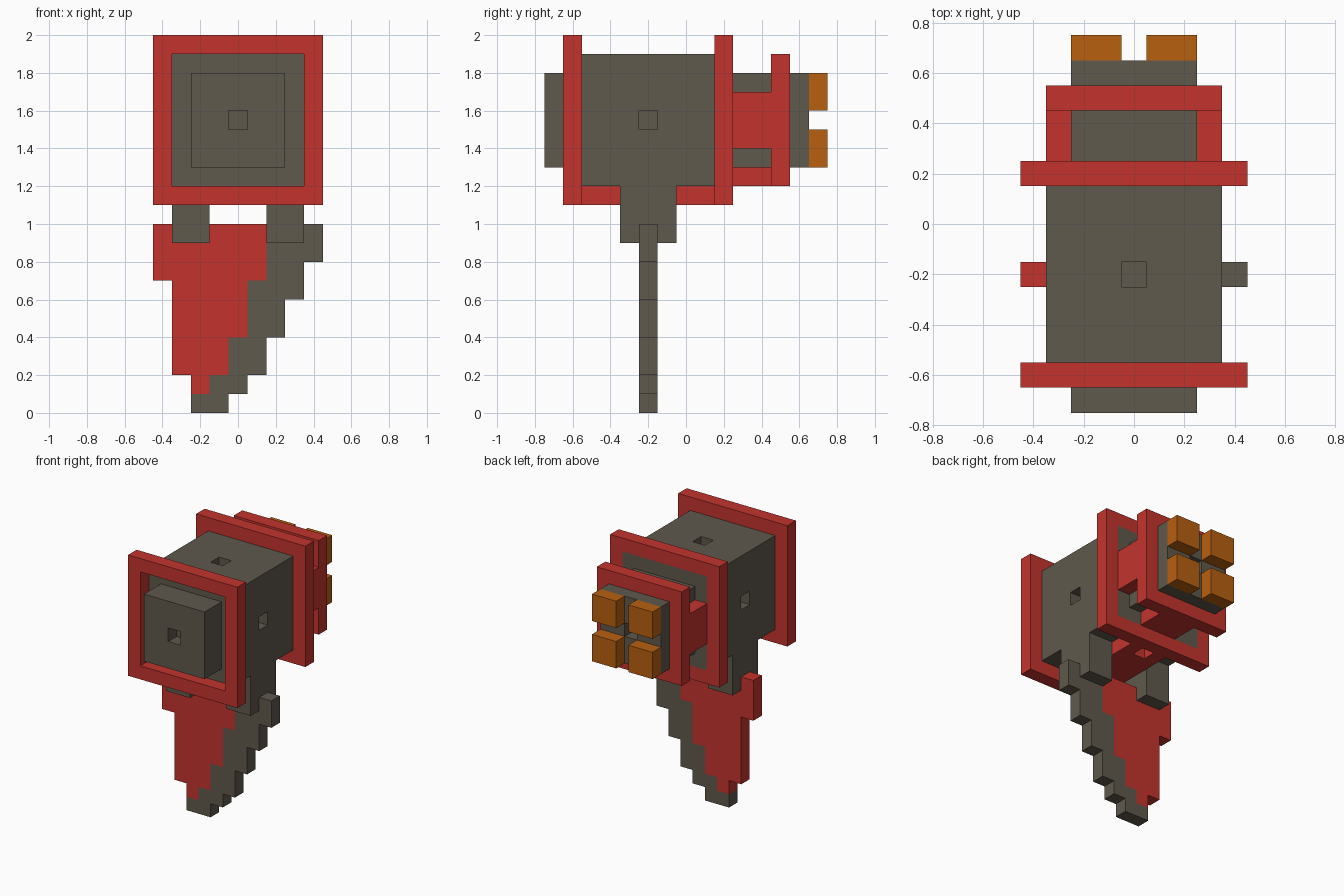
import bpy
import bmesh

cube = bpy.data.objects.get("Cube")
if cube:
    bpy.data.objects.remove(cube, do_unlink=True)


def material(name, rgb):
    m = bpy.data.materials.new(name)
    m.use_nodes = True
    m.diffuse_color = (*rgb, 1)
    bsdf = next(n for n in m.node_tree.nodes if n.type == 'BSDF_PRINCIPLED')
    bsdf.inputs["Base Color"].default_value = (*rgb, 1)
    return m


GREY = material("warm_grey", (0.116, 0.100, 0.074))
RED = material("red", (0.547, 0.034, 0.027))
ORANGE = material("orange", (0.479, 0.117, 0.005))


def prism(name, mat, outline, y0, y1):
    """Extrude an x-z outline from y0 to y1."""
    bm = bmesh.new()
    face = bm.faces.new([bm.verts.new((x, y0, z)) for x, z in outline])
    ext = bmesh.ops.extrude_face_region(bm, geom=[face])["geom"]
    bmesh.ops.translate(bm, vec=(0, y1 - y0, 0),
                        verts=[v for v in ext if isinstance(v, bmesh.types.BMVert)])
    bmesh.ops.recalc_face_normals(bm, faces=bm.faces)
    mesh = bpy.data.meshes.new(name)
    bm.to_mesh(mesh)
    bm.free()
    mesh.materials.append(mat)
    obj = bpy.data.objects.new(name, mesh)
    bpy.context.collection.objects.link(obj)
    return obj


def box(name, mat, x, y, z):
    return prism(name, mat, [(x[0], z[0]), (x[1], z[0]), (x[1], z[1]), (x[0], z[1])], *y)


def cut(obj, x, y, z):
    """Subtract a box from a part, then drop the cutter."""
    cutter = box("cutter", obj.data.materials[0], x, y, z)
    cutter.hide_render = True
    mod = obj.modifiers.new("cut", 'BOOLEAN')
    mod.operation, mod.solver, mod.object = 'DIFFERENCE', 'EXACT', cutter
    bpy.context.view_layer.objects.active = obj
    bpy.ops.object.modifier_apply(modifier=mod.name)
    bpy.data.objects.remove(cutter, do_unlink=True)


def frame(name, half, y, z, border=0.1):
    obj = box(name, RED, (-half, half), y, z)
    cut(obj, (border - half, half - border), (y[0] - 0.1, y[1] + 0.1),
        (z[0] + border, z[1] - border))


MID = (-0.05, 0.05)
MID_Z = (1.5, 1.6)

# Main housing with small square sockets
body = box("main_body", GREY, (-0.35, 0.35), (-0.55, 0.25), (1.2, 1.9))
cut(body, MID, (-0.25, -0.15), (1.8, 2.0))
cut(body, (0.25, 0.45), (-0.25, -0.15), MID_Z)
cut(body, (-0.45, -0.25), (-0.25, -0.15), MID_Z)

# Front nose and rear neck, each with a socket at its end
nose = box("front_nose", GREY, (-0.25, 0.25), (-0.75, -0.55), (1.3, 1.8))
cut(nose, MID, (-0.85, -0.65), MID_Z)
neck = box("rear_neck", GREY, (-0.25, 0.25), (0.25, 0.65), (1.3, 1.8))
cut(neck, MID, (0.55, 0.75), MID_Z)

# Red frames
frame("front_frame", 0.45, (-0.65, -0.55), (1.1, 2.0))
frame("middle_frame", 0.45, (0.15, 0.25), (1.1, 2.0))
frame("rear_frame", 0.35, (0.45, 0.55), (1.2, 1.9))

# Red rail under the housing and bracket under the neck
rail = box("bottom_rail", RED, (-0.15, 0.15), (-0.55, 0.15), (1.1, 1.2))
cut(rail, MID, (0.05, 0.2), (1.0, 1.3))
cut(rail, MID, (-0.6, -0.45), (1.0, 1.3))
box("neck_bracket_bottom", RED, (-0.15, 0.15), (0.25, 0.45), (1.2, 1.3))

# Mirrored parts: neck brackets, blade clamps and rear buttons
for side, s in (("left", 1), ("right", -1)):
    def span(a, b):
        return tuple(sorted((s * a, s * b)))
    box(f"neck_bracket_{side}", RED, span(0.25, 0.35), (0.25, 0.45), (1.4, 1.7))
    box(f"blade_clamp_{side}", GREY, span(0.15, 0.35), (-0.35, -0.05), (0.9, 1.2))
    for level, z in (("lower", 1.3), ("upper", 1.6)):
        box(f"{level}_button_{side}", ORANGE, span(0.05, 0.25), (0.65, 0.75), (z, z + 0.2))


def steps(rows):
    """Stair-stepped edge from (x, z_bottom, z_top) rows."""
    return [(x, z) for x, z0, z1 in rows for z in (z0, z1)]


# Stepped blade: red spine and grey edge meeting along a shared staircase
seam = steps([(-0.15, 0.1, 0.2), (-0.05, 0.2, 0.4), (0.05, 0.4, 0.7), (0.15, 0.7, 1.0)])
spine = steps([(-0.25, 0.1, 0.2), (-0.35, 0.2, 0.7), (-0.45, 0.7, 1.0)])
edge = steps([(-0.05, 0.0, 0.1), (0.05, 0.1, 0.2), (0.15, 0.2, 0.4),
              (0.25, 0.4, 0.6), (0.35, 0.6, 0.8), (0.45, 0.8, 1.0)])
prism("blade_spine", RED, seam + spine[::-1], -0.25, -0.15)
prism("blade_edge", GREY, edge + seam[::-1] + [(-0.25, 0.1), (-0.25, 0.0)], -0.25, -0.15)
